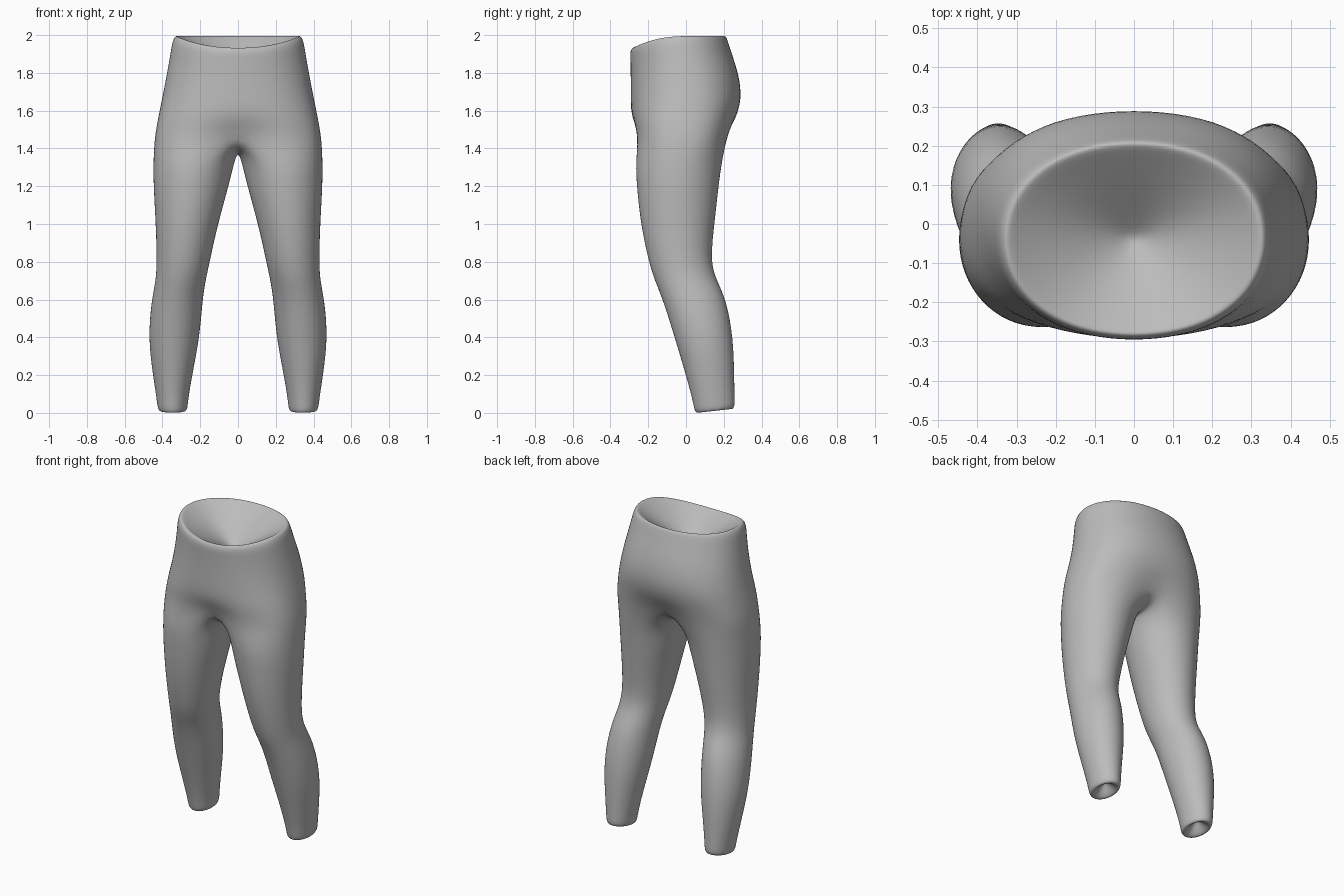
import bpy, bmesh
from math import sin, cos, radians, copysign

if "Cube" in bpy.data.objects:
    bpy.data.objects.remove(bpy.data.objects["Cube"])

SIDES, ARC = 16, 11      # points round a leg, points round half of the pelvis
GROW = 1.025             # makes up for the shrinkage of subdivision

cloth = bpy.data.materials.new("plain grey")
cloth.use_nodes = True
GREY = (0.5, 0.5, 0.5, 1)
cloth.diffuse_color = GREY
cloth.node_tree.nodes["Principled BSDF"].inputs["Base Color"].default_value = GREY

bm = bmesh.new()


def leg_ring(z, x0, x1, y0, y1, tilt=0.0):
    """Closed ring, starting at the inner front and passing the outside first."""
    cx, cy = (x0 + x1) / 2, (y0 + y1) / 2
    rx, ry = (x1 - x0) / 2 * GROW, (y1 - y0) / 2 * GROW
    ring = []
    for i in range(SIDES):
        a = radians(247.5 + 22.5 * i)
        ring.append(bm.verts.new((cx + rx * cos(a), cy + ry * sin(a), z + tilt * sin(a))))
    return ring


def pelvis_arc(z, rx, y0, y1, power=2.0, dip=0.0):
    """Half ring from the front centre round the side to the back centre."""
    cy, ry = (y0 + y1) / 2, (y1 - y0) / 2 * GROW
    arc = []
    for i in range(ARC):
        a = radians(-90 + 180 * i / (ARC - 1))
        c = 0 if i in (0, ARC - 1) else cos(a) ** (2 / power)
        s = copysign(abs(sin(a)) ** (2 / power), sin(a))
        arc.append(bm.verts.new((rx * GROW * c, cy + ry * s, z - dip * max(0, -s) ** 2)))
    return arc


def bridge(low, high, closed):
    n = len(low)
    for i in range(n if closed else n - 1):
        j = (i + 1) % n
        bm.faces.new((low[i], low[j], high[j], high[i]))


# Leg: sunken cuff end first, then up to the thigh
legs = [
    leg_ring(0.07, 0.335, 0.355, 0.14, 0.16),
    leg_ring(0.02, 0.30, 0.39, 0.09, 0.215, 0.01),
    leg_ring(0.006, 0.28, 0.41, 0.06, 0.24, 0.01),
    leg_ring(0.02, 0.268, 0.425, 0.045, 0.258, 0.01),
    leg_ring(0.07, 0.264, 0.43, 0.036, 0.257, 0.005),
    leg_ring(0.20, 0.243, 0.45, 0.00, 0.255),
    leg_ring(0.40, 0.203, 0.476, -0.06, 0.25),
    leg_ring(0.60, 0.188, 0.457, -0.122, 0.213),
    leg_ring(0.70, 0.172, 0.435, -0.165, 0.163),
    leg_ring(0.80, 0.15, 0.429, -0.197, 0.128),
    leg_ring(1.00, 0.107, 0.435, -0.24, 0.15),
    leg_ring(1.20, 0.05, 0.447, -0.26, 0.172),
    leg_ring(1.32, 0.022, 0.448, -0.267, 0.188),
]
bm.faces.new(legs[0][::-1])
for low, high in zip(legs, legs[1:]):
    bridge(low, high, True)

# Crotch: the outside of the leg meets the pelvis, the inside meets its twin
hip = pelvis_arc(1.45, 0.437, -0.265, 0.225, 2.7)
hip[0].co.z, hip[-1].co.z = 1.48, 1.49
hip[0].co.y, hip[-1].co.y = -0.225, 0.205
saddle = [bm.verts.new((0, y, z)) for y, z in
          ((0.14, 1.43), (0.06, 1.395), (-0.02, 1.385), (-0.10, 1.395), (-0.17, 1.43))]
bridge(legs[-1], hip + saddle, True)

# Pelvis, rounded waist rim and sunken waist end
arcs = [
    hip,
    pelvis_arc(1.56, 0.418, -0.286, 0.262, 2.5),
    pelvis_arc(1.66, 0.398, -0.29, 0.291, 2.3),
    pelvis_arc(1.78, 0.375, -0.289, 0.28, 2.2),
    pelvis_arc(1.90, 0.354, -0.292, 0.24, 2.15, 0.03),
    pelvis_arc(1.97, 0.344, -0.294, 0.218, 2.15, 0.06),
    pelvis_arc(2.003, 0.326, -0.28, 0.206, 2.15, 0.065),
    pelvis_arc(1.985, 0.305, -0.262, 0.185, 2.1, 0.065),
    pelvis_arc(1.90, 0.17, -0.155, 0.085, 2.0, 0.03),
    pelvis_arc(1.80, 0.014, -0.05, -0.026),
]
for low, high in zip(arcs, arcs[1:]):
    bridge(low, high, False)
bm.faces.new(arcs[-1])

bmesh.ops.recalc_face_normals(bm, faces=bm.faces)
mesh = bpy.data.meshes.new("legs_and_pelvis")
bm.to_mesh(mesh)
bm.free()
mesh.materials.append(cloth)
body = bpy.data.objects.new("legs_and_pelvis", mesh)
bpy.context.collection.objects.link(body)

# Mirror the half and smooth it
mirror = body.modifiers.new("mirror", 'MIRROR')
mirror.use_clip = True
mirror.merge_threshold = 0.002
smooth = body.modifiers.new("smooth", 'SUBSURF')
smooth.levels = smooth.render_levels = 2
mesh.shade_smooth()
